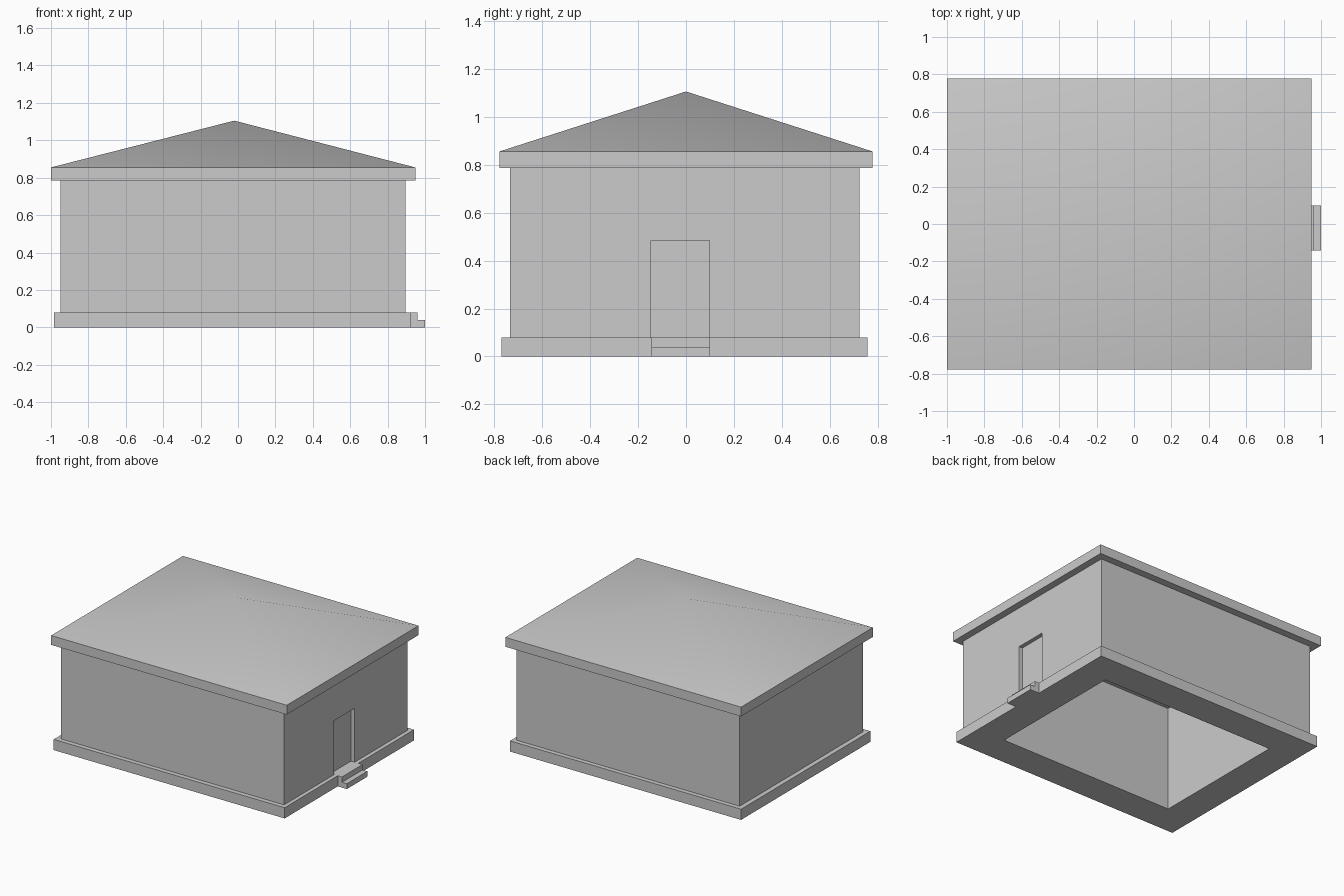
import bpy, bmesh

if "Cube" in bpy.data.objects:
    bpy.data.objects.remove(bpy.data.objects["Cube"])

# Inner room outline shared by the base and walls: x0, x1, y0, y1
ROOM = (-0.755, 0.695, -0.54, 0.525)


def finish(name, bm):
    bmesh.ops.recalc_face_normals(bm, faces=bm.faces)
    mesh = bpy.data.meshes.new(name)
    bm.to_mesh(mesh)
    bm.free()
    obj = bpy.data.objects.new(name, mesh)
    bpy.context.collection.objects.link(obj)
    return obj


def loop(bm, r, z):
    x0, x1, y0, y1 = r
    return [bm.verts.new((x, y, z)) for x, y in ((x0, y0), (x1, y0), (x1, y1), (x0, y1))]


def bridge(bm, a, b):
    for i in range(4):
        j = (i + 1) % 4
        bm.faces.new((a[i], a[j], b[j], b[i]))


def ring(name, outer, inner, z0, z1):
    """Rectangular frame with an open middle."""
    bm = bmesh.new()
    loops = [loop(bm, outer, z0), loop(bm, outer, z1), loop(bm, inner, z1), loop(bm, inner, z0)]
    for k in range(4):
        bridge(bm, loops[k], loops[(k + 1) % 4])
    return finish(name, bm)


def box(name, r, z0, z1):
    bm = bmesh.new()
    a, b = loop(bm, r, z0), loop(bm, r, z1)
    bridge(bm, a, b)
    bm.faces.new(a)
    bm.faces.new(b)
    return finish(name, bm)


# Base course and hollow walls
ring("base", (-0.985, 0.925, -0.77, 0.757), ROOM, 0, 0.08)
walls = ring("walls", (-0.95, 0.895, -0.735, 0.723), ROOM, 0.08, 0.785)

# Shallow doorway recess in the right wall
cutter = box("doorway_cutter", (0.865, 0.95, -0.145, 0.098), 0.06, 0.483)
cutter.hide_render = True
cutter.hide_viewport = True
cutter.display_type = 'WIRE'
cut = walls.modifiers.new("doorway", 'BOOLEAN')
cut.object = cutter
cut.operation = 'DIFFERENCE'
cut.solver = 'EXACT'

# Two entrance steps, extruded from a stair profile
bm = bmesh.new()
profile = [(0.91, 0), (1.0, 0), (1.0, 0.04), (0.96, 0.04), (0.96, 0.08), (0.91, 0.08)]
face = bm.faces.new([bm.verts.new((x, -0.143, z)) for x, z in profile])
ext = bmesh.ops.extrude_face_region(bm, geom=[face], use_keep_orig=True)
bmesh.ops.translate(bm, vec=(0, 0.243, 0),
                    verts=[v for v in ext["geom"] if isinstance(v, bmesh.types.BMVert)])
finish("entrance_steps", bm)

# Roof: eave slab topped by a low pyramid
bm = bmesh.new()
eave = (-1.0, 0.948, -0.778, 0.778)
low, high = loop(bm, eave, 0.785), loop(bm, eave, 0.855)
bm.faces.new(low)
bridge(bm, low, high)
apex = bm.verts.new((-0.02, 0, 1.105))
for i in range(4):
    bm.faces.new((high[i], high[(i + 1) % 4], apex))
roof = finish("roof", bm)
bpy.context.view_layer.objects.active = roof
roof.select_set(True)
bpy.ops.object.shade_smooth_by_angle()
